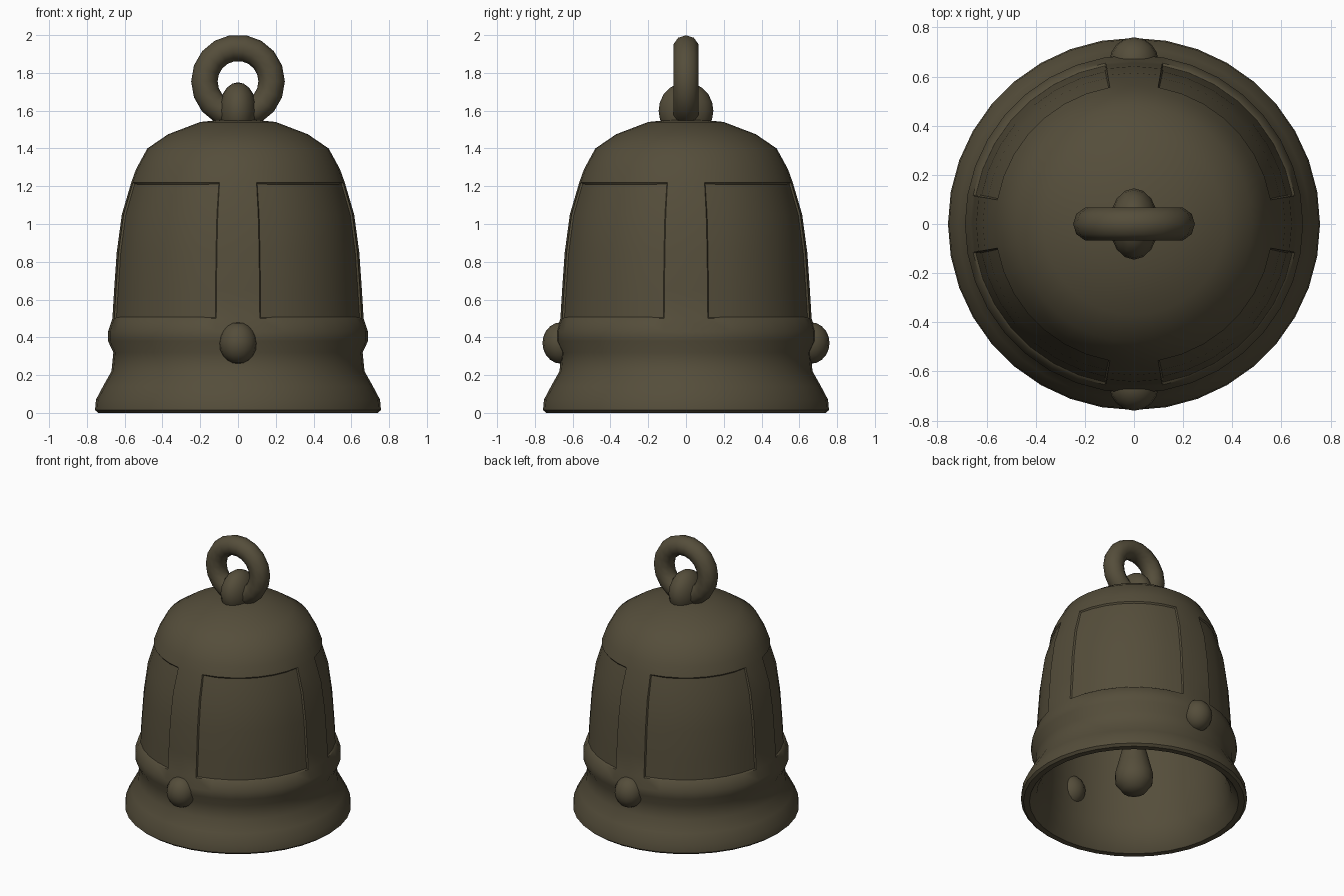
import bpy
import bmesh
from math import radians, sin, cos, atan2, degrees

cube = bpy.data.objects.get("Cube")
if cube:
    bpy.data.objects.remove(cube, do_unlink=True)

bronze = bpy.data.materials.new("dark_bronze")
bronze.use_nodes = True
COLOUR = (0.09, 0.075, 0.043, 1)
bronze.diffuse_color = COLOUR
bronze.node_tree.nodes["Principled BSDF"].inputs["Base Color"].default_value = COLOUR


def finish(obj, angle=40):
    """Colour the part and smooth it, keeping hard creases."""
    obj.data.materials.clear()
    obj.data.materials.append(bronze)
    bpy.ops.object.select_all(action="DESELECT")
    obj.select_set(True)
    bpy.context.view_layer.objects.active = obj
    bpy.ops.object.shade_smooth_by_angle(angle=radians(angle))
    return obj


def lathe(profile, sides):
    """Turn (radius, height) points around z; zero radius makes a pole."""
    bm = bmesh.new()
    rings = []
    for r, z in profile:
        count = sides if r else 1
        rings.append([bm.verts.new((r * cos(radians(360 * i / sides)),
                                    r * sin(radians(360 * i / sides)), z))
                      for i in range(count)])
    for low, high in zip(rings, rings[1:]):
        for i in range(sides):
            j = (i + 1) % sides
            corners = [low[i % len(low)], low[j % len(low)],
                       high[j % len(high)], high[i % len(high)]]
            bm.faces.new(list(dict.fromkeys(corners)))
    bmesh.ops.recalc_face_normals(bm, faces=bm.faces)
    return bm


def add_mesh(name, bm):
    mesh = bpy.data.meshes.new(name)
    bm.to_mesh(mesh)
    bm.free()
    obj = bpy.data.objects.new(name, mesh)
    bpy.context.collection.objects.link(obj)
    return obj


# Hollow bell: outside from crown to flared lip, then back up the inside
outside = [(0, 1.56), (0.2, 1.54), (0.37, 1.475), (0.48, 1.4), (0.54, 1.29),
           (0.565, 1.22), (0.615, 1.05), (0.642, 0.85), (0.656, 0.65),
           (0.665, 0.5), (0.688, 0.43), (0.688, 0.38), (0.66, 0.32),
           (0.67, 0.22), (0.715, 0.14), (0.752, 0.07), (0.757, 0.015)]
inside = [(0.74, 0), (0.7, 0.0), (0.65, 0.06), (0.62, 0.18), (0.605, 0.4),
          (0.585, 0.85), (0.53, 1.18), (0.42, 1.36), (0.2, 1.46), (0, 1.48)]
bell = lathe(outside + inside, 36)

# Four shallow recessed panels between narrow vertical straps
panels = []
for f in bell.faces:
    c = f.calc_center_median()
    quarter = degrees(atan2(c.y, c.x)) % 90
    outer = c.x * f.normal.x + c.y * f.normal.y > 0
    if outer and 0.5 < c.z < 1.22 and 10 < quarter < 80:
        panels.append(f)
bmesh.ops.inset_region(bell, faces=panels, thickness=0.008, depth=-0.01)
finish(add_mesh("bell_body", bell))

# Clapper hanging inside
clapper = [(0, 0.055), (0.08, 0.08), (0.125, 0.14), (0.13, 0.2), (0.11, 0.28),
           (0.08, 0.4), (0.055, 0.6), (0.04, 1.0), (0.04, 1.47), (0, 1.48)]
finish(add_mesh("clapper", lathe(clapper, 14)), 60)

# Hanging ring on the crown
bpy.ops.mesh.primitive_torus_add(major_radius=0.178, minor_radius=0.07,
                                 major_segments=18, minor_segments=10,
                                 location=(0, 0, 1.755),
                                 rotation=(radians(90), 0, 0))
ring = bpy.context.object
ring.name = "hanging_ring"
finish(ring, 60)


def ball(name, location, scale):
    bpy.ops.mesh.primitive_uv_sphere_add(segments=16, ring_count=10,
                                         location=location)
    obj = bpy.context.object
    obj.name = name
    obj.scale = scale
    finish(obj, 60)


# Knob through the ring, and striking bosses front and back
ball("crown_knob", (0, 0, 1.6), (0.1, 0.145, 0.15))
for side, y in (("front", -0.66), ("back", 0.66)):
    ball(side + "_boss", (0, y, 0.37), (0.1, 0.1, 0.11))
